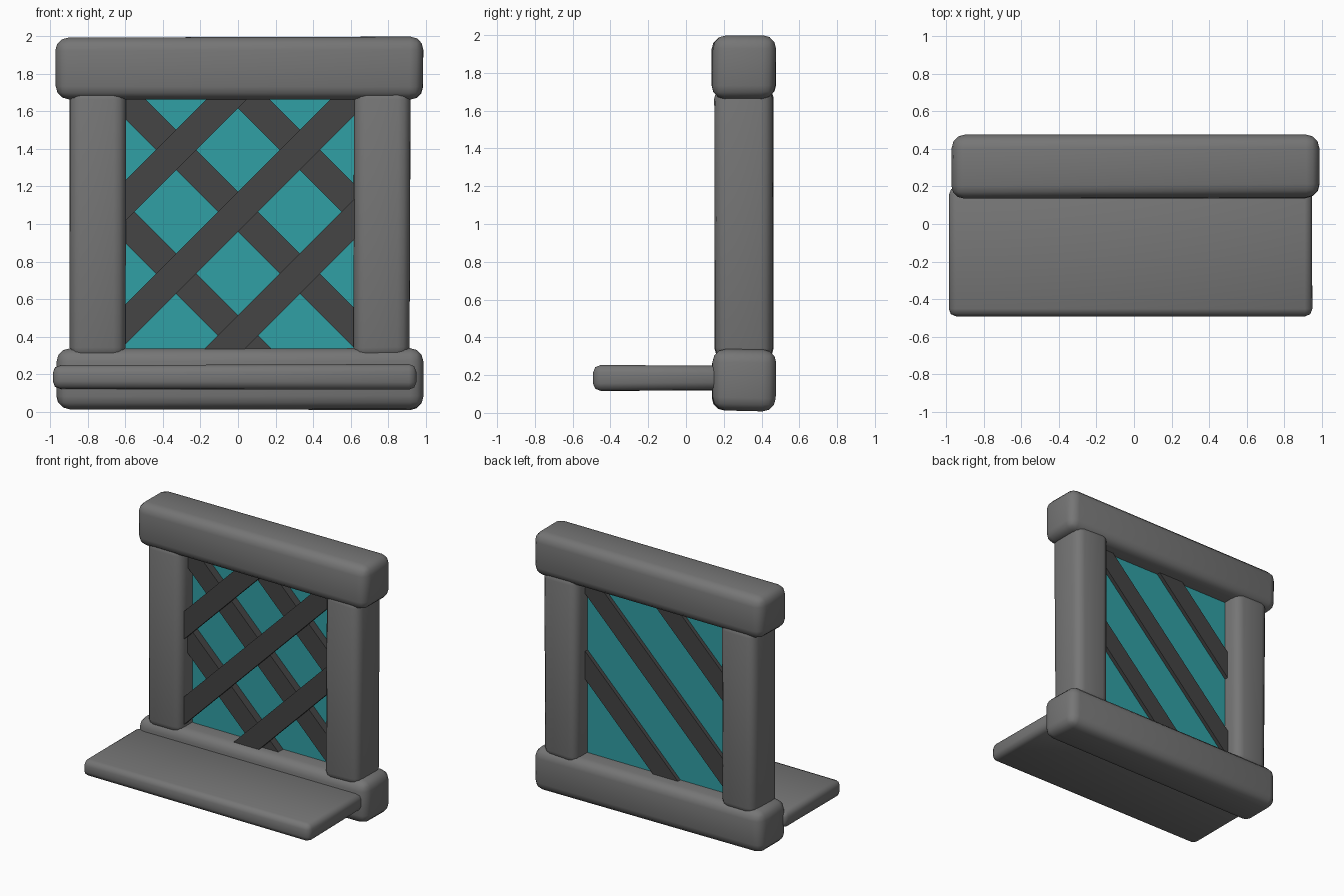
import bpy, bmesh, math, random
from mathutils import Vector, Matrix

random.seed(4)
cube = bpy.data.objects.get("Cube")
if cube:
    bpy.data.objects.remove(cube, do_unlink=True)


def material(name, rgb):
    m = bpy.data.materials.new(name)
    m.use_nodes = True
    m.diffuse_color = (*rgb, 1)
    m.node_tree.nodes["Principled BSDF"].inputs["Base Color"].default_value = (*rgb, 1)
    return m


STONE = material("grey stone", (0.18, 0.18, 0.18))
IRON = material("dark iron", (0.058, 0.058, 0.058))
GLASS = material("teal glass", (0.03, 0.35, 0.375))


def box_mesh(lo, hi):
    bm = bmesh.new()
    lo, hi = Vector(lo), Vector(hi)
    size = hi - lo
    bmesh.ops.create_cube(bm, size=1, matrix=Matrix.Translation((lo + hi) / 2)
                          @ Matrix.Diagonal((*size, 1)))
    return bm


def finish(bm, name, mat):
    bmesh.ops.recalc_face_normals(bm, faces=bm.faces)
    me = bpy.data.meshes.new(name)
    bm.to_mesh(me)
    bm.free()
    me.materials.append(mat)
    ob = bpy.data.objects.new(name, me)
    bpy.context.collection.objects.link(ob)
    return ob


def stone(name, lo, hi, radius, segments=3, wobble=0.006):
    """Rounded, slightly uneven block."""
    bm = box_mesh(lo, hi)
    for v in bm.verts:
        v.co += Vector([random.uniform(-wobble, wobble) for _ in range(3)])
    bmesh.ops.bevel(bm, geom=bm.edges[:], offset=radius, segments=segments,
                    profile=0.5, affect='EDGES')
    for f in bm.faces:
        f.smooth = True
    return finish(bm, name, STONE)


# Stone frame
stone("top_beam", (-0.97, 0.14, 1.665), (0.985, 0.475, 1.995), 0.07)
stone("bottom_beam", (-0.97, 0.14, 0.01), (0.985, 0.475, 0.34), 0.07)
stone("right_post", (-0.895, 0.15, 0.28), (-0.597, 0.46, 1.73), 0.065)
stone("left_post", (0.618, 0.15, 0.28), (0.915, 0.46, 1.73), 0.065)

# Ledge in front
stone("ledge", (-0.985, -0.49, 0.12), (0.95, 0.2, 0.25), 0.04, 2, 0.004)

# Window opening
X0, X1, Z0, Z1 = -0.6, 0.62, 0.335, 1.665
finish(box_mesh((X0, 0.30, Z0), (X1, 0.32, Z1)), "glass_pane", GLASS)


def bar(name, slope, height, y0, y1):
    """Diagonal bar crossing x = 0 at the given height, trimmed to the opening."""
    bm = box_mesh((-2, y0, -0.076), (2, y1, 0.076))
    bm.transform(Matrix.Translation((0, 0, height))
                 @ Matrix.Rotation(-slope * math.pi / 4, 4, 'Y'))
    for co, no in (((X0, 0, 0), (-1, 0, 0)), ((X1, 0, 0), (1, 0, 0)),
                   ((0, 0, Z0), (0, 0, -1)), ((0, 0, Z1), (0, 0, 1))):
        bmesh.ops.bisect_plane(bm, geom=bm.verts[:] + bm.edges[:] + bm.faces[:],
                               plane_co=co, plane_no=no, clear_outer=True)
        bmesh.ops.holes_fill(bm, edges=[e for e in bm.edges if e.is_boundary])
    finish(bm, name, IRON)


# Lattice: rising and falling bars in front, rising bars behind
for i in range(3):
    h = 0.405 + 0.66 * i
    bar(f"front_rising_bar_{i + 1}", 1, h, 0.20, 0.24)
    bar(f"front_falling_bar_{i + 1}", -1, h, 0.24, 0.30)
    bar(f"back_rising_bar_{i + 1}", 1, h, 0.32, 0.35)
